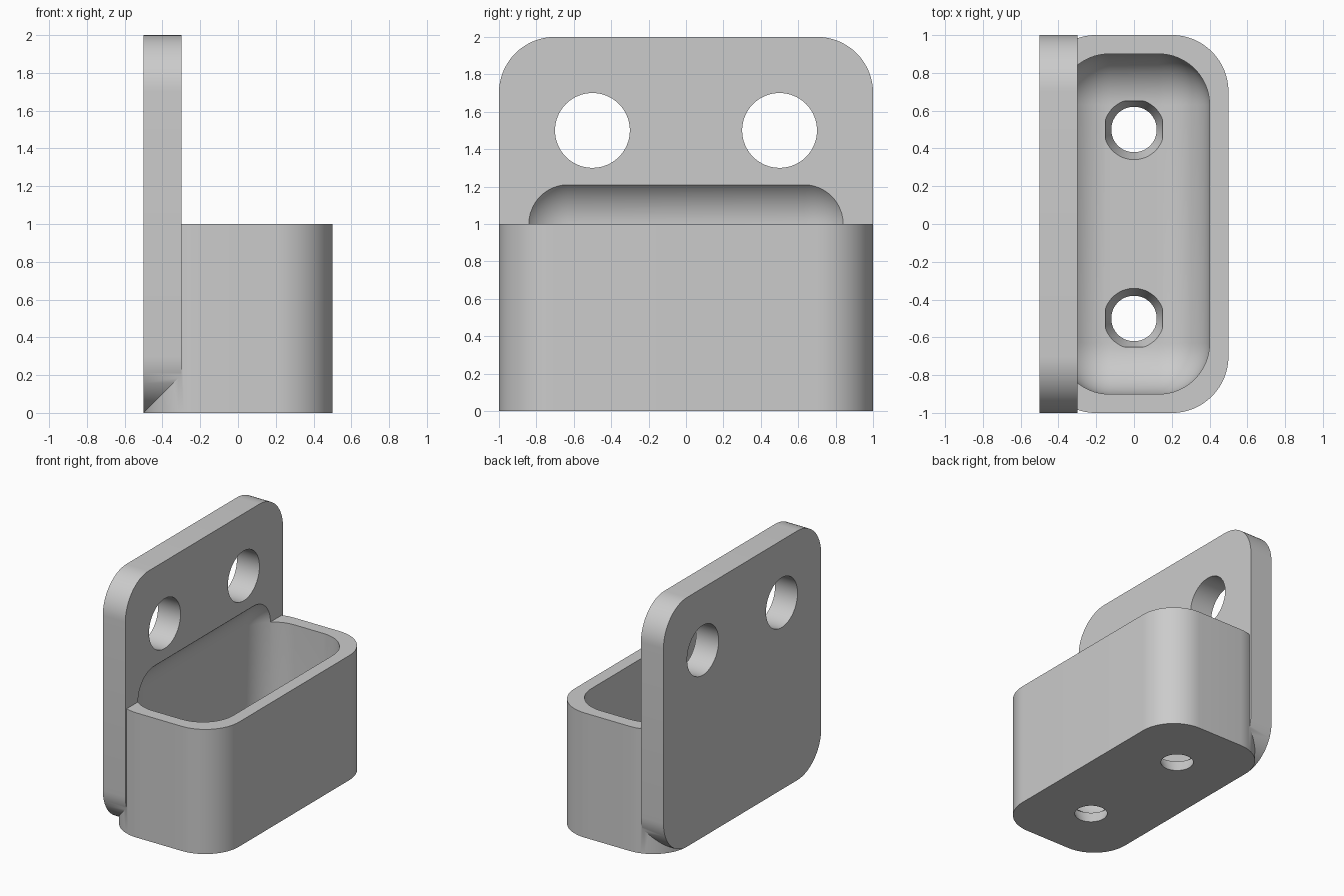
import bpy, bmesh, math
from mathutils import Matrix

cube = bpy.data.objects.get("Cube")
if cube:
    bpy.data.objects.remove(cube, do_unlink=True)

grey = bpy.data.materials.new("plain_grey")
grey.use_nodes = True
colour = (0.6, 0.6, 0.6, 1)
grey.diffuse_color = colour
grey.node_tree.nodes["Principled BSDF"].inputs["Base Color"].default_value = colour


def finish(name, bm):
    bmesh.ops.recalc_face_normals(bm, faces=bm.faces[:])
    mesh = bpy.data.meshes.new(name)
    bm.to_mesh(mesh)
    bm.free()
    mesh.materials.append(grey)
    obj = bpy.data.objects.new(name, mesh)
    bpy.context.collection.objects.link(obj)
    return obj


def rounded_box(name, low, high, radius, axis=None):
    """Box between two corners; rounds edges along one axis, or all edges."""
    bm = bmesh.new()
    bmesh.ops.create_cube(bm, size=1)
    for v in bm.verts:
        v.co = [(a + b) / 2 + c * (b - a) for a, b, c in zip(low, high, v.co)]
    edges = [e for e in bm.edges if axis is None
             or abs((e.verts[0].co - e.verts[1].co).normalized()[axis]) > 0.9]
    bmesh.ops.bevel(bm, geom=edges, offset=radius, segments=16,
                    profile=0.5, affect='EDGES')
    return finish(name, bm)


def cone(name, centre, r_low, r_high, depth, turn=0):
    bm = bmesh.new()
    matrix = Matrix.Translation(centre) @ Matrix.Rotation(turn, 4, 'Y')
    bmesh.ops.create_cone(bm, cap_ends=True, segments=64, radius1=r_low,
                          radius2=r_high, depth=depth, matrix=matrix)
    return finish(name, bm)


def combine(target, tool, operation):
    tool.hide_render = True
    mod = target.modifiers.new("combine", 'BOOLEAN')
    mod.operation, mod.solver, mod.object = operation, 'EXACT', tool
    bpy.context.view_layer.objects.active = target
    bpy.ops.object.modifier_apply(modifier=mod.name)
    bpy.data.objects.remove(tool, do_unlink=True)


# Bin body with rounded upright corners, joined to the mounting plate
holder = rounded_box("wall_mounted_bin", (-0.5, -1, 0), (0.5, 1, 1), 0.3, axis=2)
plate = rounded_box("mounting_plate", (-0.5, -1, 0), (-0.3, 1, 2), 0.3, axis=0)
combine(holder, plate, 'UNION')

# Soft-edged cavity that also bites into the plate above the rim
cavity = rounded_box("cavity_cutter", (-0.4, -0.9, 0.1), (0.4, 0.9, 1.27), 0.27)
combine(holder, cavity, 'DIFFERENCE')

# Mounting holes in the plate and tapered drain holes in the floor
for y in (-0.5, 0.5):
    combine(holder, cone("mount_hole_cutter", (-0.4, y, 1.5), 0.2, 0.2, 0.4,
                         math.pi / 2), 'DIFFERENCE')
    combine(holder, cone("drain_hole_cutter", (0, y, 0.05), 0.12, 0.16, 0.102),
            'DIFFERENCE')

# Smooth rounded surfaces with crisp edges
bpy.ops.object.select_all(action='DESELECT')
holder.select_set(True)
bpy.context.view_layer.objects.active = holder
bpy.ops.object.shade_smooth_by_angle(angle=math.radians(30))
